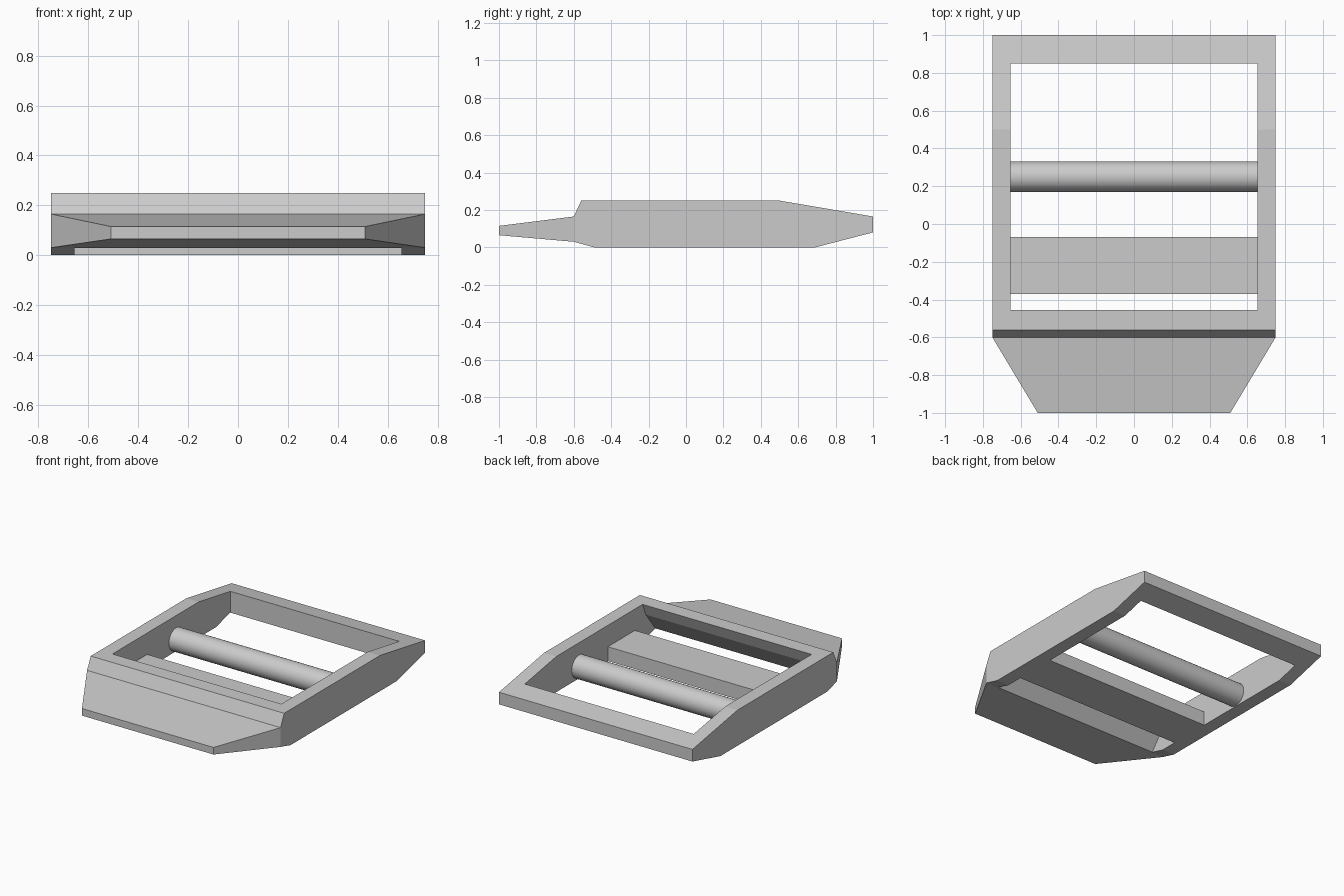
import bpy, bmesh, math

if "Cube" in bpy.data.objects:
    bpy.data.objects.remove(bpy.data.objects["Cube"])


def prism(name, profile, half_width, lip=None):
    """Extrude a (y, z) profile across x; optionally pull a tapered lip off the front face."""
    bm = bmesh.new()
    face = bm.faces.new([bm.verts.new((-half_width, y, z)) for y, z in profile])
    geom = bmesh.ops.extrude_face_region(bm, geom=[face])["geom"]
    for v in geom:
        if isinstance(v, bmesh.types.BMVert):
            v.co.x = half_width
    bmesh.ops.recalc_face_normals(bm, faces=bm.faces)
    if lip:
        y_tip, x_tip, z_low, z_high = lip
        front = min(bm.faces, key=lambda f: f.calc_center_median().y)
        new = bmesh.ops.extrude_discrete_faces(bm, faces=[front])["faces"][0]
        mid = new.calc_center_median().z
        for v in new.verts:
            v.co = (math.copysign(x_tip, v.co.x), y_tip,
                    z_high if v.co.z > mid else z_low)
        bmesh.ops.recalc_face_normals(bm, faces=bm.faces)
    me = bpy.data.meshes.new(name)
    bm.to_mesh(me)
    bm.free()
    ob = bpy.data.objects.new(name, me)
    bpy.context.collection.objects.link(ob)
    return ob


# Frame with tapered front lip
frame = prism("buckle_frame",
              [(-0.6, 0.03), (-0.49, 0), (0.69, 0), (1, 0.08), (1, 0.165),
               (0.5, 0.25), (-0.56, 0.25), (-0.6, 0.165)],
              0.75, lip=(-1, 0.51, 0.065, 0.115))

# Central opening, with a slanted front wall
cutter = prism("opening_cutter",
               [(0.85, -0.1), (0.85, 0.4), (-0.455, 0.4), (-0.455, 0.25),
                (-0.49, 0.165), (-0.595, 0.029), (-0.595, -0.1)], 0.655)
cutter.hide_render = True
mod = frame.modifiers.new("opening", "BOOLEAN")
mod.operation = "DIFFERENCE"
mod.solver = "EXACT"
mod.object = cutter
bpy.context.view_layer.objects.active = frame
bpy.ops.object.modifier_apply(modifier=mod.name)
bpy.data.objects.remove(cutter, do_unlink=True)

# Flat strap bar
prism("flat_bar", [(-0.37, 0), (-0.07, 0), (-0.07, 0.1), (-0.37, 0.1)], 0.655)

# Round strap bar
bpy.ops.mesh.primitive_cylinder_add(vertices=48, radius=0.08, depth=1.31,
                                    location=(0, 0.25, 0.085),
                                    rotation=(0, math.pi / 2, 0))
bpy.context.object.name = "round_bar"
bpy.ops.object.shade_smooth_by_angle()
